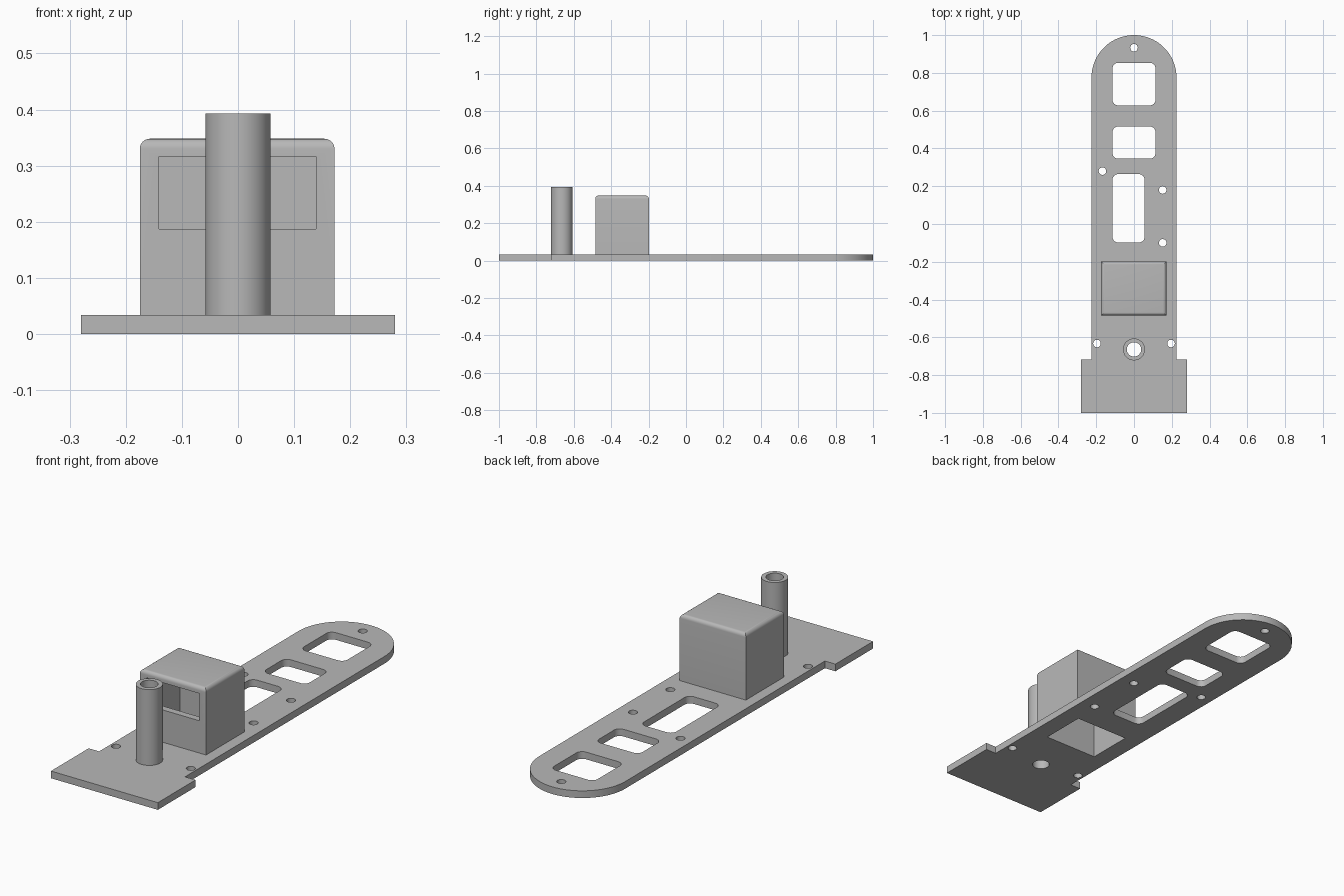
import bpy, bmesh
from math import cos, sin, pi, radians

default = bpy.data.objects.get("Cube")
if default:
    bpy.data.objects.remove(default, do_unlink=True)

grey = bpy.data.materials.new("plain_grey")
grey.use_nodes = True
colour = (0.48, 0.48, 0.48, 1)
grey.diffuse_color = colour
grey.node_tree.nodes["Principled BSDF"].inputs["Base Color"].default_value = colour

THICK = 0.034


def arc(x, y, r, start, end, n):
    steps = [radians(start + (end - start) * i / n) for i in range(n + 1)]
    return [(x + r * cos(a), y + r * sin(a)) for a in steps]


def circle(x, y, r, n=32):
    return arc(x, y, r, 0, 360, n)[:-1]


def rect(x0, x1, y0, y1, r=0.0):
    if not r:
        return [(x0, y0), (x1, y0), (x1, y1), (x0, y1)]
    return (arc(x1 - r, y1 - r, r, 0, 90, 6) + arc(x0 + r, y1 - r, r, 90, 180, 6)
            + arc(x0 + r, y0 + r, r, 180, 270, 6) + arc(x1 - r, y0 + r, r, 270, 360, 6))


def add_object(name, mesh):
    obj = bpy.data.objects.new(name, mesh)
    bpy.context.collection.objects.link(obj)
    return obj


def finish(name, mesh):
    mesh.materials.clear()
    mesh.materials.append(grey)
    mesh.shade_smooth()
    mesh.set_sharp_from_angle(angle=radians(30))
    mesh.name = name
    return add_object(name, mesh)


def baked_mesh(obj):
    graph = bpy.context.evaluated_depsgraph_get()
    return bpy.data.meshes.new_from_object(obj.evaluated_get(graph))


def extruded(name, loops, z0, z1):
    """Solid from an outer outline and any number of hole outlines."""
    curve = bpy.data.curves.new(name + "_outline", "CURVE")
    curve.dimensions = "2D"
    curve.fill_mode = "BOTH"
    curve.extrude = (z1 - z0) / 2
    for loop in loops:
        spline = curve.splines.new("POLY")
        spline.points.add(len(loop) - 1)
        for point, (x, y) in zip(spline.points, loop):
            point.co = (x, y, 0, 1)
        spline.use_cyclic_u = True
    helper = add_object(name + "_helper", curve)
    mesh = baked_mesh(helper)
    bpy.data.objects.remove(helper, do_unlink=True)
    bm = bmesh.new()
    bm.from_mesh(mesh)
    bmesh.ops.remove_doubles(bm, verts=bm.verts, dist=0.0001)
    bmesh.ops.translate(bm, verts=bm.verts, vec=(0, 0, (z0 + z1) / 2))
    bmesh.ops.recalc_face_normals(bm, faces=bm.faces)
    bm.to_mesh(mesh)
    bm.free()
    return finish(name, mesh)


def prism_x(name, profile, x0, x1):
    """Mesh from a (y, z) profile swept along x."""
    bm = bmesh.new()
    face = bm.faces.new([bm.verts.new((x0, y, z)) for y, z in profile])
    swept = bmesh.ops.extrude_face_region(bm, geom=[face])["geom"]
    verts = [v for v in swept if isinstance(v, bmesh.types.BMVert)]
    bmesh.ops.translate(bm, verts=verts, vec=(x1 - x0, 0, 0))
    bmesh.ops.recalc_face_normals(bm, faces=bm.faces)
    return bm


def to_object(name, bm):
    mesh = bpy.data.meshes.new(name)
    bm.to_mesh(mesh)
    bm.free()
    return add_object(name, mesh)


# Base plate: wide foot, narrow arm with a round end, and all its holes
W, FOOT, STEP, END = 0.225, 0.28, -0.718, 0.775
TUBE_Y = -0.664
outline = ([(-W, STEP), (-FOOT, STEP), (-FOOT, -1), (FOOT, -1), (FOOT, STEP), (W, STEP)]
           + arc(0, END, W, 0, 180, 48))
windows = [rect(-0.114, 0.114, 0.628, 0.853, 0.03),
           rect(-0.114, 0.114, 0.346, 0.516, 0.03),
           rect(-0.114, 0.056, -0.098, 0.264, 0.03)]
screw_spots = [(0, 0.933), (-0.167, 0.28), (0.152, 0.18), (0.152, -0.1),
               (-0.196, -0.633), (0.196, -0.633)]
screw_holes = [circle(x, y, 0.02, 24) for x, y in screw_spots]
cavity = rect(-0.141, 0.139, -0.452, -0.231)
bore = circle(0, TUBE_Y, 0.038, 48)
extruded("base_plate", [outline, cavity, bore] + windows + screw_holes, 0, THICK)

# Upright tube over the bore
extruded("upright_tube", [circle(0, TUBE_Y, 0.058, 48), bore], THICK, 0.393)

# Hollow housing: rounded top edges, open below, window in the front wall
TOP = 0.348
bm = prism_x("housing", rect(-0.485, -0.198, THICK, TOP), -0.175, 0.172)
top_edges = [e for e in bm.edges if all(v.co.z > TOP - 0.01 for v in e.verts)]
bmesh.ops.bevel(bm, geom=top_edges, offset=0.018, segments=6, profile=0.5, affect="EDGES")
shell = to_object("housing_helper", bm)
cut_profile = [(-0.231, -0.1), (-0.231, 0.316), (-0.6, 0.316),
               (-0.6, 0.187), (-0.452, 0.187), (-0.452, -0.1)]
cutter = to_object("housing_cutter", prism_x("cutter", cut_profile, -0.141, 0.139))
cutter.hide_render = True
cut = shell.modifiers.new("hollow", "BOOLEAN")
cut.operation = "DIFFERENCE"
cut.solver = "EXACT"
cut.object = cutter
housing_mesh = baked_mesh(shell)
for helper in (shell, cutter):
    bpy.data.objects.remove(helper, do_unlink=True)
finish("housing", housing_mesh)
